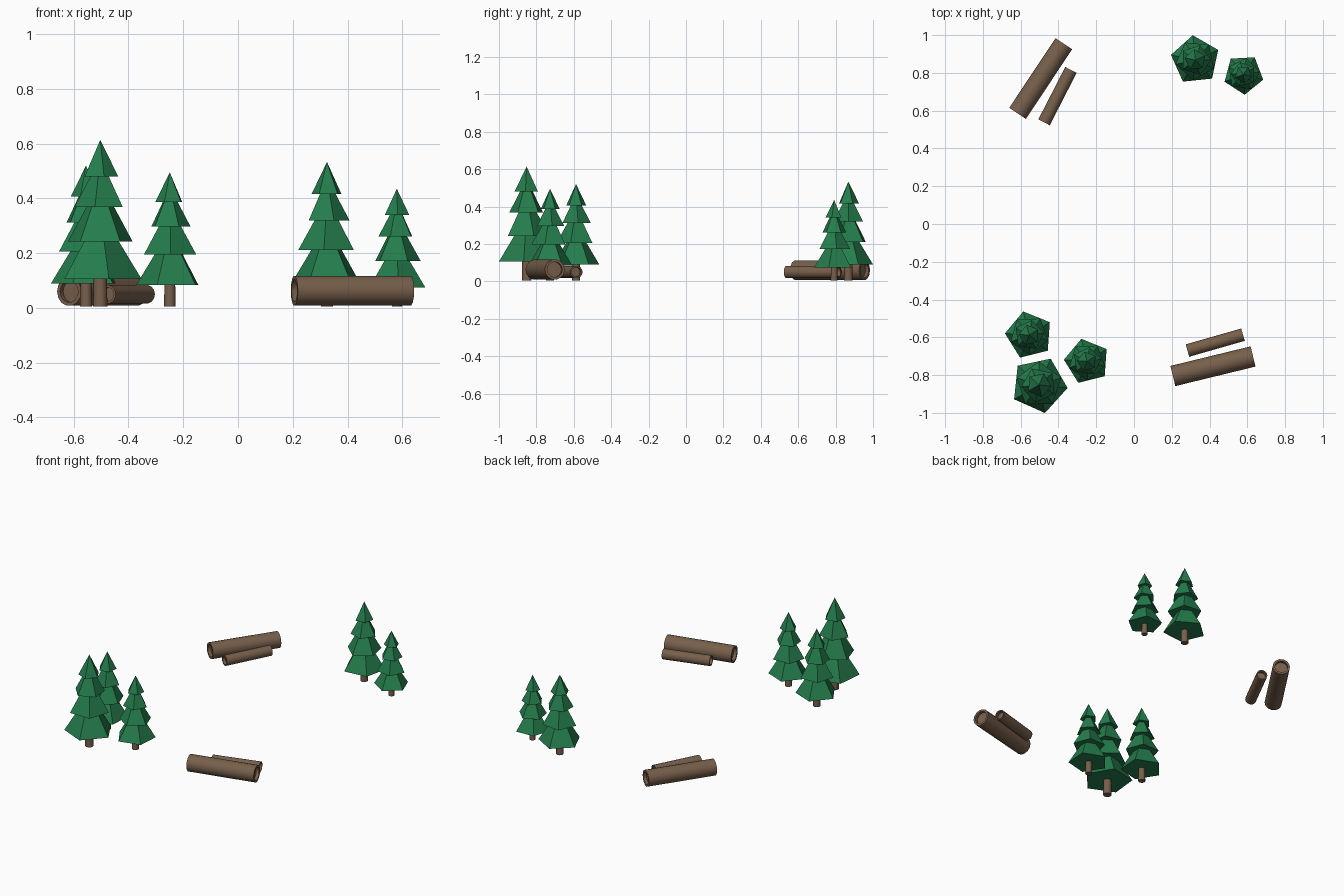
import bpy, bmesh
from math import radians, pi
from mathutils import Matrix, Vector

if "Cube" in bpy.data.objects:
    bpy.data.objects.remove(bpy.data.objects["Cube"])


def material(name, rgb):
    m = bpy.data.materials.new(name)
    m.diffuse_color = (*rgb, 1)
    m.use_nodes = True
    m.node_tree.nodes["Principled BSDF"].inputs["Base Color"].default_value = m.diffuse_color
    return m


GREEN = material("pine_green", (0.018, 0.205, 0.073))
BROWN = material("bark_brown", (0.185, 0.115, 0.07))


def finish(bm, name, mat, smooth=False):
    bmesh.ops.recalc_face_normals(bm, faces=bm.faces)
    me = bpy.data.meshes.new(name)
    bm.to_mesh(me)
    bm.free()
    me.materials.append(mat)
    ob = bpy.data.objects.new(name, me)
    bpy.context.collection.objects.link(ob)
    if smooth:
        bpy.ops.object.select_all(action='DESELECT')
        ob.select_set(True)
        bpy.context.view_layer.objects.active = ob
        bpy.ops.object.shade_smooth_by_angle(angle=radians(35))
    return ob


def cone(bm, sides, r1, r2, z0, height, turn=0):
    # Ring vertices start on +x before the turn, base sits at z0
    new = bmesh.ops.create_cone(bm, cap_ends=True, segments=sides, radius1=r1,
                                radius2=r2, depth=height)["verts"]
    ring = next(v for v in new if v.co.xy.length > 1e-4)
    start = Vector((1, 0)).angle_signed(ring.co.xy.normalized(), 0)
    bmesh.ops.transform(bm, verts=new, matrix=Matrix.Translation((0, 0, z0 + height / 2))
                        @ Matrix.Rotation(turn + start, 4, 'Z'))


# Tiers of the tallest tree: base height, radius, cone height
TIERS = [(0.105, 0.152, 0.25), (0.243, 0.124, 0.22),
         (0.368, 0.095, 0.18), (0.48, 0.066, 0.134)]


def tree(name, x, y, height, angle):
    s = height / 0.614
    # trunk
    bm = bmesh.new()
    cone(bm, 12, 0.026 * s, 0.023 * s, 0.005, 0.2 * s)
    finish(bm, name + "_trunk", BROWN, True).location = (x, y, 0)
    # stacked five-sided foliage tiers, each turned a little
    bm = bmesh.new()
    for i, (z, r, h) in enumerate(TIERS):
        cone(bm, 5, r * s, 0, z * s, h * s, radians(angle + 24 * i))
    finish(bm, name + "_foliage", GREEN).location = (x, y, 0)


def log(name, x, y, z, radius, length, angle):
    sides = 14
    bm = bmesh.new()
    bmesh.ops.create_cone(bm, cap_ends=True, segments=sides, radius1=radius,
                          radius2=radius, depth=length)
    # recessed cut ends
    bm.normal_update()
    for f in [f for f in bm.faces if len(f.verts) == sides]:
        n = f.normal.copy()
        bmesh.ops.inset_region(bm, faces=[f], thickness=radius * 0.25)
        ext = bmesh.ops.extrude_discrete_faces(bm, faces=[f])["faces"]
        bmesh.ops.translate(bm, verts=ext[0].verts, vec=n * -0.02)
    ob = finish(bm, name, BROWN, True)
    ob.location = (x, y, z)
    ob.rotation_euler = (0, pi / 2, radians(angle))


# trees
tree("front_tall_tree", -0.503, -0.852, 0.614, -6)
tree("front_left_tree", -0.555, -0.588, 0.52, 32)
tree("front_small_tree", -0.249, -0.727, 0.495, 32)
tree("back_tall_tree", 0.325, 0.868, 0.533, 24)
tree("back_small_tree", 0.58, 0.792, 0.435, 57)

# logs
log("front_big_log", 0.418, -0.753, 0.063, 0.055, 0.437, 13.7)
log("front_small_log", 0.43, -0.628, 0.05, 0.034, 0.306, 16)
log("back_big_log", -0.494, 0.77, 0.06, 0.053, 0.443, 56.4)
log("back_small_log", -0.405, 0.677, 0.05, 0.034, 0.312, 62.8)
